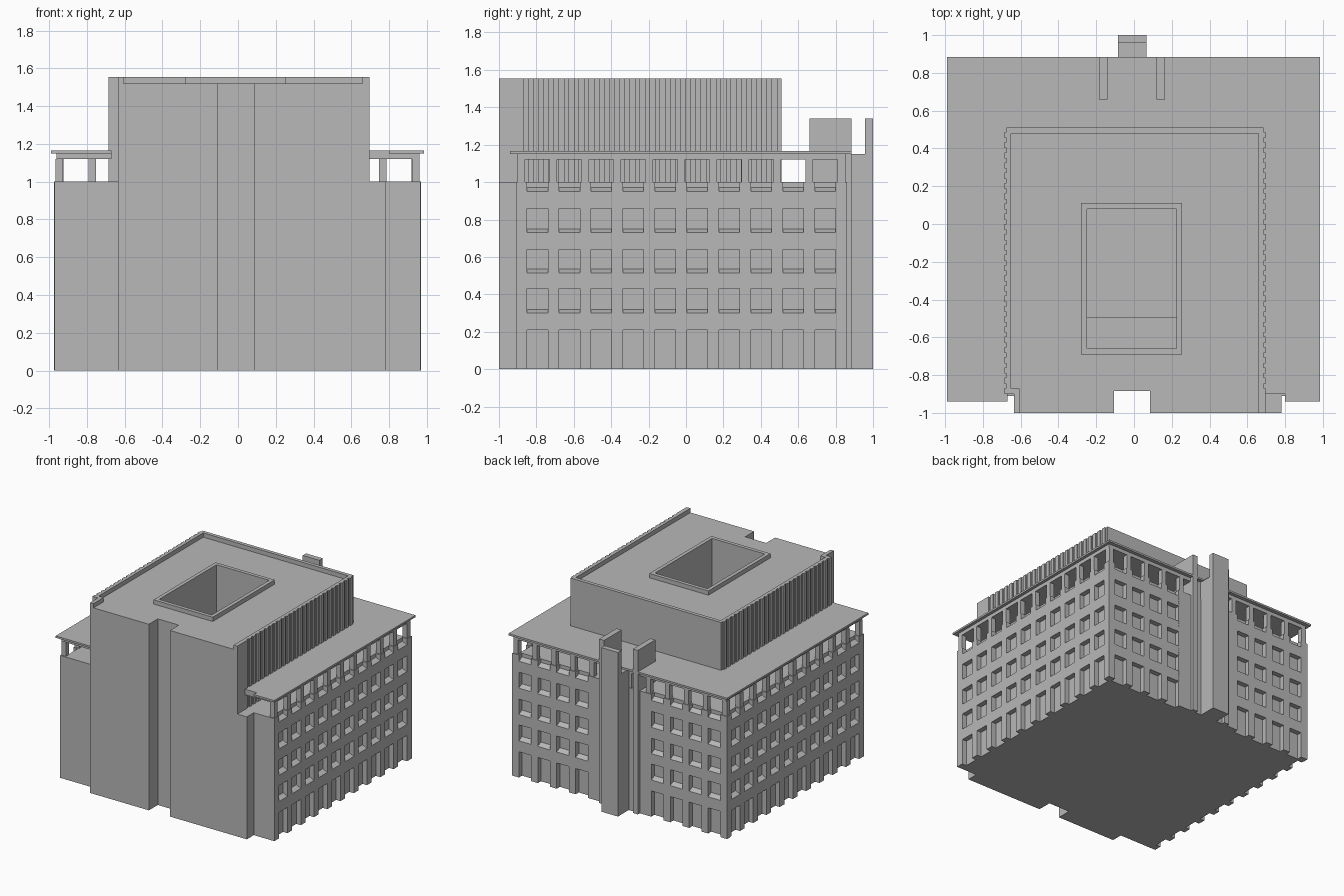
import bpy, bmesh

if "Cube" in bpy.data.objects:
    bpy.data.objects.remove(bpy.data.objects["Cube"], do_unlink=True)

GREY = (0.48, 0.48, 0.48, 1)
mat = bpy.data.materials.new("concrete_grey")
mat.use_nodes = True
mat.diffuse_color = GREY
mat.node_tree.nodes["Principled BSDF"].inputs["Base Color"].default_value = GREY


def loft(bm, low, high):
    """Closed solid between two matching loops."""
    a = [bm.verts.new(p) for p in low]
    b = [bm.verts.new(p) for p in high]
    faces = [bm.faces.new(a), bm.faces.new(b)]
    for i in range(len(a)):
        j = (i + 1) % len(a)
        faces.append(bm.faces.new((a[i], a[j], b[j], b[i])))
    bmesh.ops.recalc_face_normals(bm, faces=faces)


def prism(bm, outline, z0, z1):
    loft(bm, [(x, y, z0) for x, y in outline], [(x, y, z1) for x, y in outline])


def block(bm, x0, x1, y0, y1, z0, z1):
    prism(bm, [(x0, y0), (x1, y0), (x1, y1), (x0, y1)], z0, z1)


def finish(name, bm):
    mesh = bpy.data.meshes.new(name)
    bm.to_mesh(mesh)
    bm.free()
    mesh.materials.append(mat)
    obj = bpy.data.objects.new(name, mesh)
    bpy.context.collection.objects.link(obj)
    return obj


def blocks(name, *boxes):
    bm = bmesh.new()
    for b in boxes:
        block(bm, *b)
    return finish(name, bm)


def slab(name, outline, z0, z1):
    bm = bmesh.new()
    prism(bm, outline, z0, z1)
    return finish(name, bm)


LEFT, RIGHT, FRONT, BACK = -0.97, 0.965, -0.91, 0.86
DEEP = 0.04          # window recess
BAY = 0.171
FLOOR, ROOF, TOP = 1.0, 1.52, 1.555

# Main masses
core = blocks("core", (LEFT + DEEP, RIGHT - DEEP, -0.885, BACK - DEEP, 0, FLOOR))
blocks("front_wall",
       (LEFT, -0.105, FRONT, -0.87, 0, FLOOR), (0.085, RIGHT, FRONT, -0.87, 0, FLOOR))
blocks("front_block",
       (-0.635, -0.105, -1, -0.88, 0, FLOOR), (0.085, 0.78, -1, -0.88, 0, FLOOR))
upper = slab("upper_block", [
    (-0.635, -1), (-0.105, -1), (-0.105, -0.885), (0.085, -0.885), (0.085, -1),
    (0.695, -1), (0.695, -0.9), (0.685, -0.9), (0.685, 0.51),
    (-0.675, 0.51), (-0.675, -0.9), (-0.635, -0.9)], FLOOR, ROOF)

# Light well cut through the roof, with a ledge near its bottom
cutter = blocks("well_cutter", (-0.25, 0.225, -0.495, 0.08, 0.85, 2))
ledge_cutter = blocks("ledge_cutter", (-0.25, 0.225, -0.66, -0.4, 1.0, 2))
for obj in (core, upper):
    for tool in (cutter, ledge_cutter):
        mod = obj.modifiers.new("well", 'BOOLEAN')
        mod.object = tool
        mod.operation = 'DIFFERENCE'
        mod.solver = 'EXACT'
        bpy.context.view_layer.objects.active = obj
        bpy.ops.object.modifier_apply(modifier=mod.name)
for tool in (cutter, ledge_cutter):
    bpy.data.objects.remove(tool, do_unlink=True)

blocks("light_well_rim",
       (-0.28, -0.25, -0.69, 0.11, ROOF, TOP), (0.225, 0.255, -0.69, 0.11, ROOF, TOP),
       (-0.25, 0.225, -0.69, -0.66, ROOF, TOP), (-0.25, 0.225, 0.08, 0.11, ROOF, TOP))

# Parapet, open at the front
blocks("parapet",
       (-0.675, 0.685, 0.48, 0.51, ROOF, TOP),
       (0.66, 0.685, -0.9, 0.48, ROOF, TOP), (0.66, 0.695, -1, -0.9, ROOF, TOP),
       (-0.675, -0.65, -0.9, 0.48, ROOF, TOP), (-0.65, -0.635, -0.9, -0.87, ROOF, TOP),
       (-0.635, -0.605, -1, -0.87, ROOF, TOP))

# Ribbed cladding on both sides of the upper block
bm = bmesh.new()
RIBS = 26
pitch = 1.41 / RIBS
for i in range(RIBS):
    y = -0.9 + i * pitch
    for x0, x1 in ((0.68, 0.695), (-0.685, -0.67)):
        block(bm, x0, x1, y, y + pitch * 0.6, FLOOR, TOP)
finish("ribbed_cladding", bm)


def facade(name, place, first, bays, blank=()):
    """Window wall; place maps (along, depth) to x, y."""
    wall, posts = bmesh.new(), bmesh.new()

    def box(bm, u0, u1, d0, d1, z0, z1):
        prism(bm, [place(u0, d0), place(u1, d0), place(u1, d1), place(u0, d1)], z0, z1)

    for i in range(bays + 1):
        c = first + i * BAY
        box(wall, c - 0.03, c + 0.03, 0, DEEP, 0, FLOOR)
        box(posts, c - 0.02, c + 0.02, 0.005, 0.045, FLOOR, 1.12)
        if i == bays:
            break
        u0, u1 = c + 0.03, c + BAY - 0.03
        if i in blank:
            box(wall, u0, u1, 0, DEEP, 0, FLOOR)
            continue
        # Spandrels with sloping sills
        for z0, z1 in ((0.21, 0.30), (0.43, 0.515), (0.64, 0.73), (0.86, 0.95)):
            profile = ((0, z0), (0, z1), (DEEP, z1 + 0.02), (DEEP, z0))
            loft(wall, [(*place(u0, d), z) for d, z in profile],
                 [(*place(u1, d), z) for d, z in profile])
    finish(name + "_wall", wall)
    finish(name + "_terrace_columns", posts)


facade("left_side", lambda u, d: (RIGHT - d, u), -0.88, 10)
facade("right_side", lambda u, d: (LEFT + d, u), -0.88, 10)
facade("back", lambda u, d: (u, BACK - d), -0.943, 11, blank=(4, 5, 6))

# Terrace roof: beam layer and overhanging cap
blocks("terrace_beam", (-0.96, -0.67, FRONT, 0.855, 1.12, 1.15),
       (0.68, 0.96, -0.9, 0.855, 1.12, 1.15), (-0.67, 0.68, 0.5, 0.855, 1.12, 1.15))
blocks("terrace_cap", (-0.99, -0.67, -0.94, 0.885, 1.15, 1.165),
       (0.68, 0.8, -0.9, 0.885, 1.15, 1.165), (0.8, 0.985, -0.94, 0.885, 1.15, 1.165),
       (-0.67, 0.68, 0.5, 0.885, 1.15, 1.165))

# Rear service tower and flanking fins
blocks("rear_tower", (-0.085, 0.065, 0.85, 0.957, 0, 1.15),
       (-0.085, 0.065, 0.957, 1, 0, 1.34))
blocks("rear_fins", (-0.185, -0.14, 0.66, 0.885, 0, 1.34),
       (0.12, 0.165, 0.66, 0.885, 0, 1.34))
